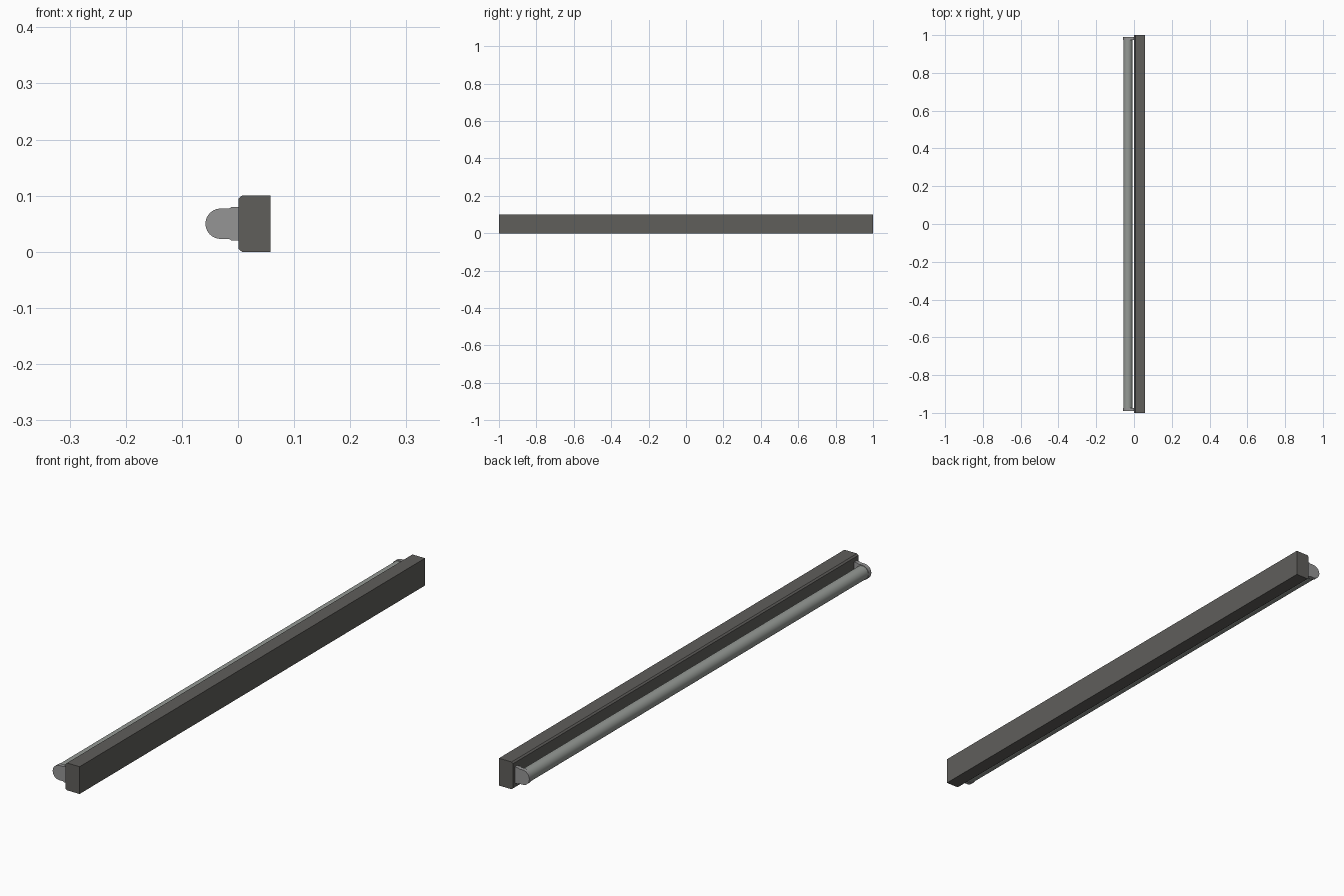
import bpy, bmesh, math
from mathutils import Matrix

cube = bpy.data.objects.get("Cube")
if cube:
    bpy.data.objects.remove(cube, do_unlink=True)


def make_material(name, color):
    mat = bpy.data.materials.new(name)
    mat.use_nodes = True
    mat.diffuse_color = color
    mat.node_tree.nodes["Principled BSDF"].inputs["Base Color"].default_value = color
    return mat


dark_grey = make_material("dark warm grey", (0.115, 0.112, 0.105, 1))
light_grey = make_material("light grey", (0.30, 0.30, 0.30, 1))
tube_grey = make_material("tube grey", (0.30, 0.32, 0.30, 1))


def finish(bm, name, mat, smooth=False):
    bmesh.ops.recalc_face_normals(bm, faces=bm.faces)
    mesh = bpy.data.meshes.new(name)
    bm.to_mesh(mesh)
    bm.free()
    mesh.materials.append(mat)
    obj = bpy.data.objects.new(name, mesh)
    bpy.context.collection.objects.link(obj)
    if smooth:
        bpy.ops.object.select_all(action="DESELECT")
        obj.select_set(True)
        bpy.context.view_layer.objects.active = obj
        bpy.ops.object.shade_smooth_by_angle(angle=math.radians(35))
    return obj


def extrude_profile(name, points, y0, y1, mat, smooth=False):
    """Sweep an x-z outline along y."""
    bm = bmesh.new()
    face = bm.faces.new([bm.verts.new((x, y0, z)) for x, z in points])
    new = bmesh.ops.extrude_face_region(bm, geom=[face])["geom"]
    verts = [v for v in new if isinstance(v, bmesh.types.BMVert)]
    bmesh.ops.translate(bm, verts=verts, vec=(0, y1 - y0, 0))
    return finish(bm, name, mat, smooth)


MID_Z = 0.05
TUBE_X = -0.031

# Long housing with chamfered edges on the tube side
extrude_profile("housing", [
    (0.058, 0), (0.058, 0.1), (0.007, 0.1), (0.001, 0.095),
    (0.001, 0.005), (0.007, 0)], -1, 1, dark_grey)

# End holders: rounded nose, stepped foot against the housing
radius = 0.027
arc = [(TUBE_X + radius * math.cos(a), MID_Z + radius * math.sin(a))
       for a in (math.pi * (0.5 + i / 20) for i in range(21))]
foot = [(-0.016, 0.023), (-0.012, 0.0205), (0.001, 0.0205),
        (0.001, 0.0795), (-0.012, 0.0795), (-0.016, 0.077)]
for side, name in ((-1, "front_holder"), (1, "back_holder")):
    extrude_profile(name, arc + foot, side * 0.975, side * 0.99, light_grey, True)

# Glass tube between the holders
bm = bmesh.new()
bmesh.ops.create_cone(
    bm, cap_ends=True, segments=32, radius1=0.0245, radius2=0.0245, depth=1.955,
    matrix=Matrix.Translation((TUBE_X - 0.001, 0, MID_Z)) @ Matrix.Rotation(math.pi / 2, 4, "X"))
finish(bm, "tube", tube_grey, True)
